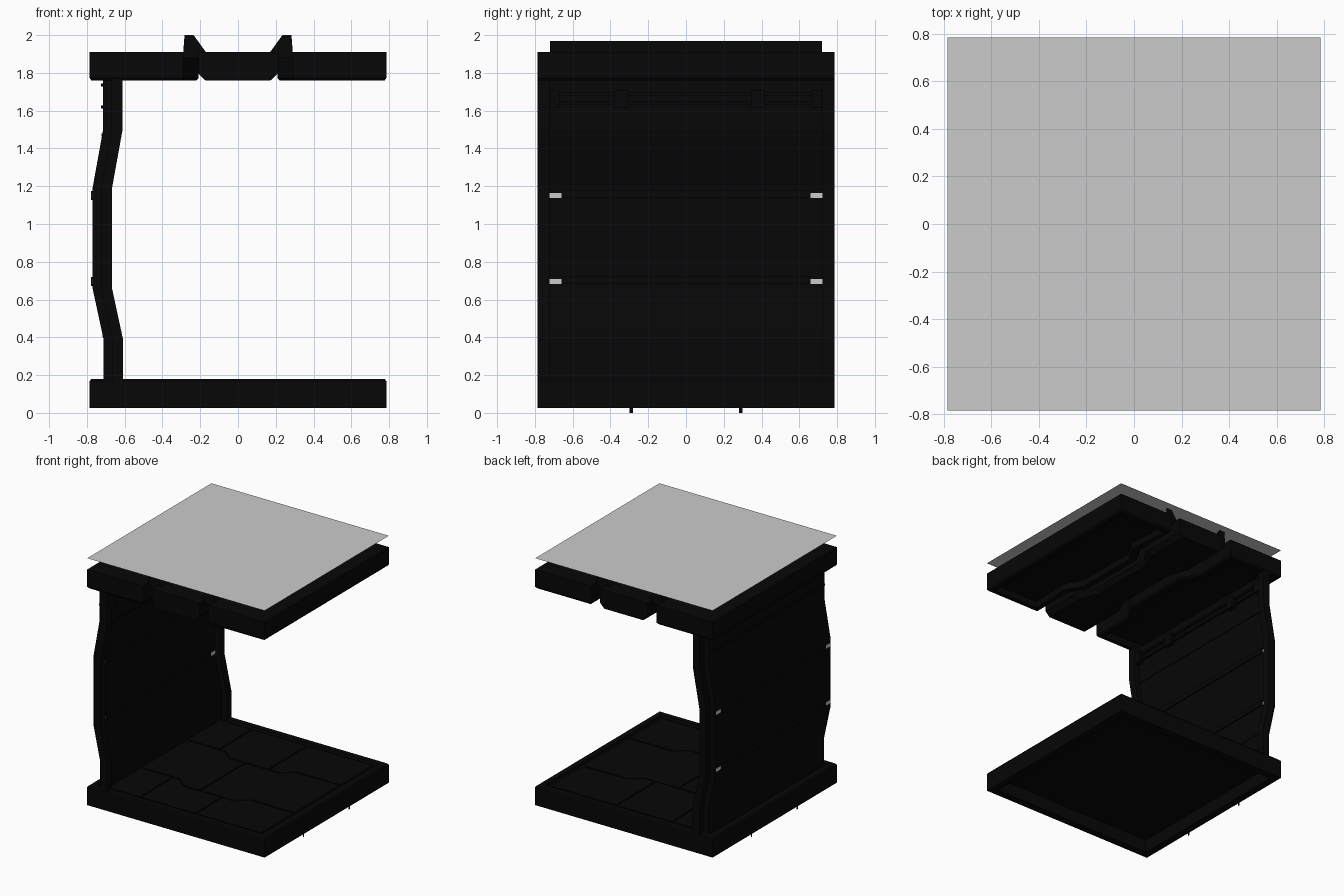
import bpy, bmesh

if "Cube" in bpy.data.objects:
    bpy.data.objects.remove(bpy.data.objects["Cube"])

dark = bpy.data.materials.new("dark_metal")
dark.diffuse_color = (0.002, 0.002, 0.002, 1)
dark.use_nodes = True
dark.node_tree.nodes["Principled BSDF"].inputs["Base Color"].default_value = dark.diffuse_color


def finish(name, bm, mat=dark, closed=True):
    if closed:
        bmesh.ops.recalc_face_normals(bm, faces=bm.faces)
    me = bpy.data.meshes.new(name)
    bm.to_mesh(me)
    bm.free()
    ob = bpy.data.objects.new(name, me)
    bpy.context.collection.objects.link(ob)
    if mat:
        me.materials.append(mat)
    return ob


def sheet(name, pts, mat=dark):
    bm = bmesh.new()
    bm.faces.new([bm.verts.new(p) for p in pts])
    return finish(name, bm, mat, False)


def prism(name, pts, vec, mat=dark):
    """Extrude a planar outline along a vector."""
    bm = bmesh.new()
    f = bm.faces.new([bm.verts.new(p) for p in pts])
    ext = bmesh.ops.extrude_face_region(bm, geom=[f])
    bmesh.ops.translate(bm, vec=vec, verts=[v for v in ext["geom"] if isinstance(v, bmesh.types.BMVert)])
    return finish(name, bm, mat)


def box(name, x0, x1, y0, y1, z0, z1, mat=dark):
    return prism(name, [(x0, y0, z0), (x1, y0, z0), (x1, y1, z0), (x0, y1, z0)], (0, 0, z1 - z0), mat)


def pan(name, plan, z0, z1, below, above, chamfer):
    """Slab with recesses; below/above are (rim width, depth); chamfer is -1 bottom, 1 top, 0 none."""
    bm = bmesh.new()
    f = bm.faces.new([bm.verts.new((x, y, z0)) for x, y in plan])
    ext = bmesh.ops.extrude_face_region(bm, geom=[f])
    bmesh.ops.translate(bm, vec=(0, 0, z1 - z0), verts=[v for v in ext["geom"] if isinstance(v, bmesh.types.BMVert)])
    bmesh.ops.recalc_face_normals(bm, faces=bm.faces)
    for sign, rec in ((-1, below), (1, above)):
        face = next(f for f in bm.faces if f.normal.z * sign > 0.9)
        if sign == chamfer:
            bmesh.ops.inset_region(bm, faces=[face], thickness=0.012)
            ring = {e.other_vert(v) for v in face.verts for e in v.link_edges} - set(face.verts)
            for v in ring:
                v.co.z -= sign * 0.012
        if rec:
            bmesh.ops.inset_region(bm, faces=[face], thickness=rec[0])
            bmesh.ops.inset_region(bm, faces=[face], thickness=0.006)
            for v in face.verts:
                v.co.z -= sign * rec[1]
    return finish(name, bm)


E = 0.785
square = [(-E, -E), (E, -E), (E, E), (-E, E)]

# Floor tray, hollow underneath, with seamed plates on top
pan("floor_slab", square, 0.025, 0.18, (0.085, 0.1), (0.06, 0.02), 1)


def seam(x):
    return 0.29 - 0.08 * min(1, max(0, (0.32 - abs(x)) / 0.1))


R, g = 0.705, 0.007
for row in (-1, 0, 1):
    splits = [-R, -0.08, R] if row == 0 else [-R, -0.37, 0.12, R]
    for i, (a, b) in enumerate(zip(splits, splits[1:])):
        xs = [a + g] + [x for x in (-0.32, -0.22, 0.22, 0.32) if a + g < x < b - g] + [b - g]
        if row == 0:
            low, high = [(x, -0.58 + seam(x) + g) for x in xs], [(x, seam(x) - g) for x in xs]
        elif row == 1:
            low, high = [(x, seam(x) + g) for x in xs], [(x, R) for x in xs]
        else:
            low, high = [(x, -R) for x in xs], [(x, -0.58 + seam(x) - g) for x in xs]
        prism(f"floor_plate_{row + 1}_{i}", [(x, y, 0.155) for x, y in low + high[::-1]], (0, 0, 0.017))
for x in (-E + 0.002, E - 0.002):
    for y in (-0.29, 0.29):
        sheet("floor_seam_tab", [(x, y - 0.009, 0), (x, y + 0.009, 0), (x, y + 0.009, 0.03), (x, y - 0.009, 0.03)])

# Ceiling: middle slab with sloped lower edges, stepped in plan
jog = [(-E, 0), (-0.42, 0), (-0.28, 1), (0.28, 1), (0.42, 0), (E, 0)]


def middle(end, step):
    right = [(end - step * t, y) for y, t in jog]
    return right + [(-x, y) for x, y in right[::-1]]


pan("ceiling_middle", middle(0.21, 0.07), 1.795, 1.91, None, None, 0)
lower = prism("ceiling_middle_lower", [(x, y, 1.796) for x, y in middle(0.21, 0.07)], (0, 0, -0.036))
for v in lower.data.vertices:
    if v.co.z < 1.77:
        v.co.x *= 0.82

for s in (-1, 1):
    # Side trays with matching stepped edge
    edge = [(s * (0.29 - 0.08 * t), y) for y, t in jog]
    pan("ceiling_side", edge + [(s * E, E), (s * E, -E)], 1.76, 1.91, (0.05, 0.05), None, -1)
    # Light duct above each gap: two flanks, pale strip and end plates
    for (xa, za), (xb, zb) in (((0.292, 1.90), (0.283, 1.968)), ((0.17, 1.90), (0.215, 1.968))):
        sheet("duct_flank", [(s * xa, -0.72, za), (s * xa, 0.72, za), (s * xb, 0.72, zb), (s * xb, -0.72, zb)])
    sheet("light_strip", [(s * 0.215, -0.72, 1.966), (s * 0.283, -0.72, 1.966),
                          (s * 0.283, 0.72, 1.966), (s * 0.215, 0.72, 1.966)], None)
    for y in (-0.72, 0.72):
        outline = [(0.17, 1.88), (0.292, 1.88), (0.283, 2.0), (0.235, 2.0), (0.17, 1.91)]
        sheet("duct_end_plate", [(s * x, y, z) for x, z in outline])

# Pale cover sheet over the whole top
sheet("top_cover", [(x, y, 2.0) for x, y in square], None)

# Bent wall: outer panel, with end posts stepped in on the room side
bends = [(0.17, -0.712), (0.39, -0.712), (0.66, -0.77), (1.19, -0.77), (1.5, -0.714), (1.77, -0.714)]


def wall_x(z):
    for (z0, x0), (z1, x1) in zip(bends, bends[1:]):
        if z <= z1:
            return x0 + (x1 - x0) * (z - z0) / (z1 - z0)
    return bends[-1][1]


def wall_part(name, y0, y1, front, back):
    pts = [(x + front, y0, z) for z, x in bends] + [(x + back, y0, z) for z, x in bends[::-1]]
    prism(name, pts, (0, y1 - y0, 0))


wall_part("wall_post_front", -E, -0.722, 0.045, 0.103)
wall_part("wall_post_back", 0.722, E, 0.045, 0.103)
wall_part("wall_panel", -0.73, 0.73, 0, 0.06)

# Horizontal ledges on the wall with pale end lamps
for z in (0.695, 1.15):
    box("wall_ledge_outer", -0.778, -0.75, -0.66, 0.66, z - 0.022, z + 0.025)
    box("wall_ledge_inner", -0.72, -0.7, -0.66, 0.66, z - 0.012, z + 0.03)
    for s in (-1, 1):
        y0, y1 = sorted((s * 0.66, s * 0.722))
        box("wall_lamp", -0.773, -0.706, y0, y1, z - 0.012, z + 0.014, None)
for z in (0.41, 1.47):
    x = wall_x(z)
    box("wall_band", x - 0.002, x + 0.066, -0.72, 0.72, z - 0.008, z + 0.008)

# Rails with brackets near the top
for z in (1.64, 1.69):
    box("rail_inner", -0.645, -0.627, -0.68, 0.68, z - 0.009, z + 0.009)
for z in (1.62, 1.735):
    box("rail_outer", -0.724, -0.695, -0.72, 0.72, z - 0.008, z + 0.008)
for y, w in ((-0.695, 0.025), (-0.345, 0.035), (0.38, 0.035), (0.695, 0.025)):
    box("rail_bracket", -0.66, -0.613, y - w, y + w, 1.615, 1.71)
